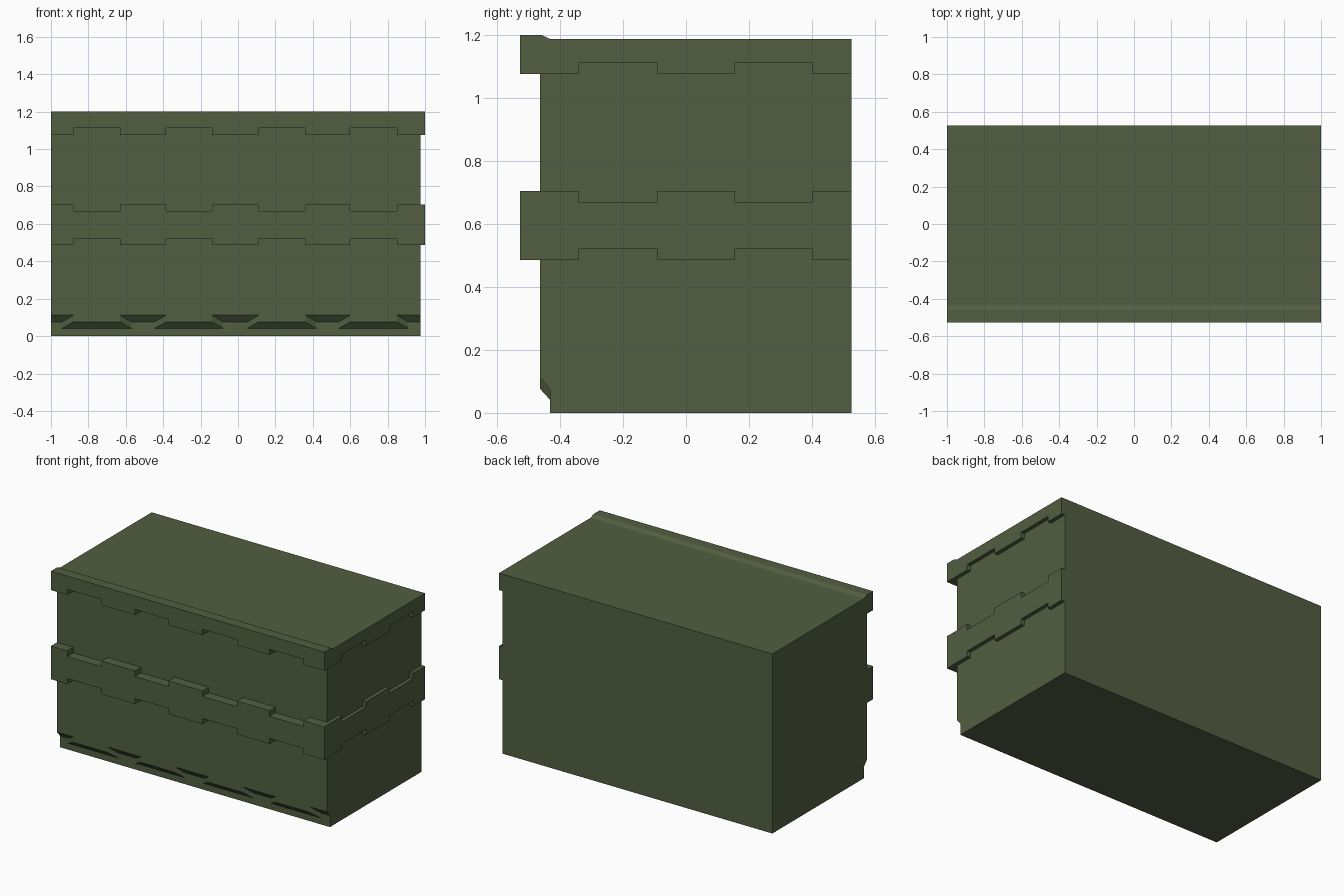
import bpy, bmesh
from mathutils import Vector

if "Cube" in bpy.data.objects:
    bpy.data.objects.remove(bpy.data.objects["Cube"])

green = bpy.data.materials.new("olive_green")
green.diffuse_color = (0.084, 0.113, 0.054, 1)
green.use_nodes = True
green.node_tree.nodes["Principled BSDF"].inputs["Base Color"].default_value = green.diffuse_color

# Main planes of the block
LEFT, RIGHT, FRONT, BACK = -1.0, 0.975, -0.463, 0.526    # body
OUT_R, OUT_F = 1.0, -0.527                              # band faces
TOP, RIDGE, FOOT = 1.187, 1.2, -0.432

# Positions where the toothed edges step
FX = [-1, -0.88, -0.63, -0.385, -0.14, 0.11, 0.36, 0.60, 0.85]
SY = [-0.34, -0.09, 0.155, 0.40]


def face(bm, pts, out):
    """Add a face whose normal points roughly along out."""
    f = bm.faces.new([bm.verts.new(p) for p in pts])
    f.normal_update()
    if f.normal.dot(Vector(out)) < 0:
        f.normal_flip()


def steps(breaks, a, b):
    """Square-toothed line alternating between heights a and b."""
    pts = []
    for i in range(len(breaks) - 1):
        z = b if i % 2 else a
        pts += [(breaks[i], z), (breaks[i + 1], z)]
    return pts


def finish(bm, name):
    bmesh.ops.remove_doubles(bm, verts=bm.verts, dist=1e-5)
    me = bpy.data.meshes.new(name)
    bm.to_mesh(me)
    bm.free()
    me.materials.append(green)
    bpy.context.collection.objects.link(bpy.data.objects.new(name, me))


def front_pt(t, z):
    return (t, OUT_F, z), (min(t, RIGHT), FRONT, z)


def side_pt(t, z):
    return (OUT_R, t, z), (RIGHT, max(t, FRONT), z)


def lips(bm, line, up, pt, side):
    """Ledges running from a toothed band edge in to the body."""
    for (t0, z0), (t1, z1) in zip(line, line[1:]):
        dt, dz = t1 - t0, z1 - z0
        n = (-dz, dt) if up else (dz, -dt)
        (a, ai), (b, bi) = pt(t0, z0), pt(t1, z1)
        face(bm, [a, b, bi, ai], (0, n[0], n[1]) if side else (n[0], 0, n[1]))


def band(name, low, low_tooth, high=None, high_tooth=None):
    """Raised band around front and right; without high it carries the lid."""
    bm = bmesh.new()
    fb, sb = FX + [OUT_R], [OUT_F] + SY + [BACK]
    fl, sl = steps(fb, low, low_tooth), steps(sb, low, low_tooth)
    lips(bm, fl, False, front_pt, False)
    lips(bm, sl, False, side_pt, True)
    if high:
        fh, sh = steps(fb, high, high_tooth), steps(sb, high, high_tooth)
        lips(bm, fh, True, front_pt, False)
        lips(bm, sh, True, side_pt, True)
        end = [(OUT_F, low), (OUT_F, high), (FRONT, high), (FRONT, low)]
        zb = high
    else:
        prof = [(OUT_F, RIDGE), (-0.46, RIDGE), (FOOT, TOP), (BACK, TOP)]
        fh, sh = [(LEFT, RIDGE), (OUT_R, RIDGE)], prof
        for (y0, z0), (y1, z1) in zip(prof, prof[1:]):
            face(bm, [(LEFT, y0, z0), (OUT_R, y0, z0), (OUT_R, y1, z1), (LEFT, y1, z1)], (0, 0, 1))
        end = [(OUT_F, low)] + prof + [(BACK, 1.18), (FRONT, 1.18), (FRONT, low)]
        zb = TOP
        face(bm, [(LEFT, BACK, 1.18), (RIGHT, BACK, 1.18), (RIGHT, BACK, TOP), (LEFT, BACK, TOP)], (0, 1, 0))
    face(bm, [front_pt(*p)[0] for p in fl + fh[::-1]], (0, -1, 0))
    face(bm, [side_pt(*p)[0] for p in sl + sh[::-1]], (1, 0, 0))
    face(bm, [(LEFT, y, z) for y, z in end], (-1, 0, 0))
    face(bm, [(RIGHT, BACK, low), (OUT_R, BACK, low), (OUT_R, BACK, zb), (RIGHT, BACK, zb)], (0, 1, 0))
    finish(bm, name)


# Body with a toothed undercut along the front foot
bm = bmesh.new()
H = 1.18
breaks = FX + [RIGHT]
inner_breaks = [b if i in (0, len(breaks) - 1) else b + (-0.06 if i % 2 else 0.06)
                for i, b in enumerate(breaks)]
outer = steps(breaks, 0.112, 0.076)
inner = steps(inner_breaks, 0.076, 0.042)
face(bm, [(x, FRONT, z) for x, z in outer + [(RIGHT, H), (LEFT, H)]], (0, -1, 0))
face(bm, [(x, FOOT, z) for x, z in inner + [(RIGHT, 0), (LEFT, 0)]], (0, -1, 0))
for i in range(len(outer) - 1):
    (a, az), (b, bz), (c, cz), (d, dz) = outer[i], outer[i + 1], inner[i + 1], inner[i]
    face(bm, [(a, FRONT, az), (b, FRONT, bz), (c, FOOT, cz), (d, FOOT, dz)],
         (bz - az, -1, -(b - a)))
profile = [(FOOT, 0), (FOOT, 0.076), (FRONT, 0.112), (FRONT, H), (BACK, H), (BACK, 0)]
for x, s in ((LEFT, -1), (RIGHT, 1)):
    face(bm, [(x, y, z) for y, z in profile], (s, 0, 0))
for (y0, z0), (y1, z1), out in (((BACK, 0), (BACK, H), (0, 1, 0)),
                                ((FOOT, 0), (BACK, 0), (0, 0, -1)),
                                ((FRONT, H), (BACK, H), (0, 0, 1))):
    face(bm, [(LEFT, y0, z0), (RIGHT, y0, z0), (RIGHT, y1, z1), (LEFT, y1, z1)], out)
finish(bm, "body")

# Toothed bands
band("middle_band", 0.486, 0.522, 0.705, 0.668)
band("top_band_and_lid", 1.075, 1.112)
